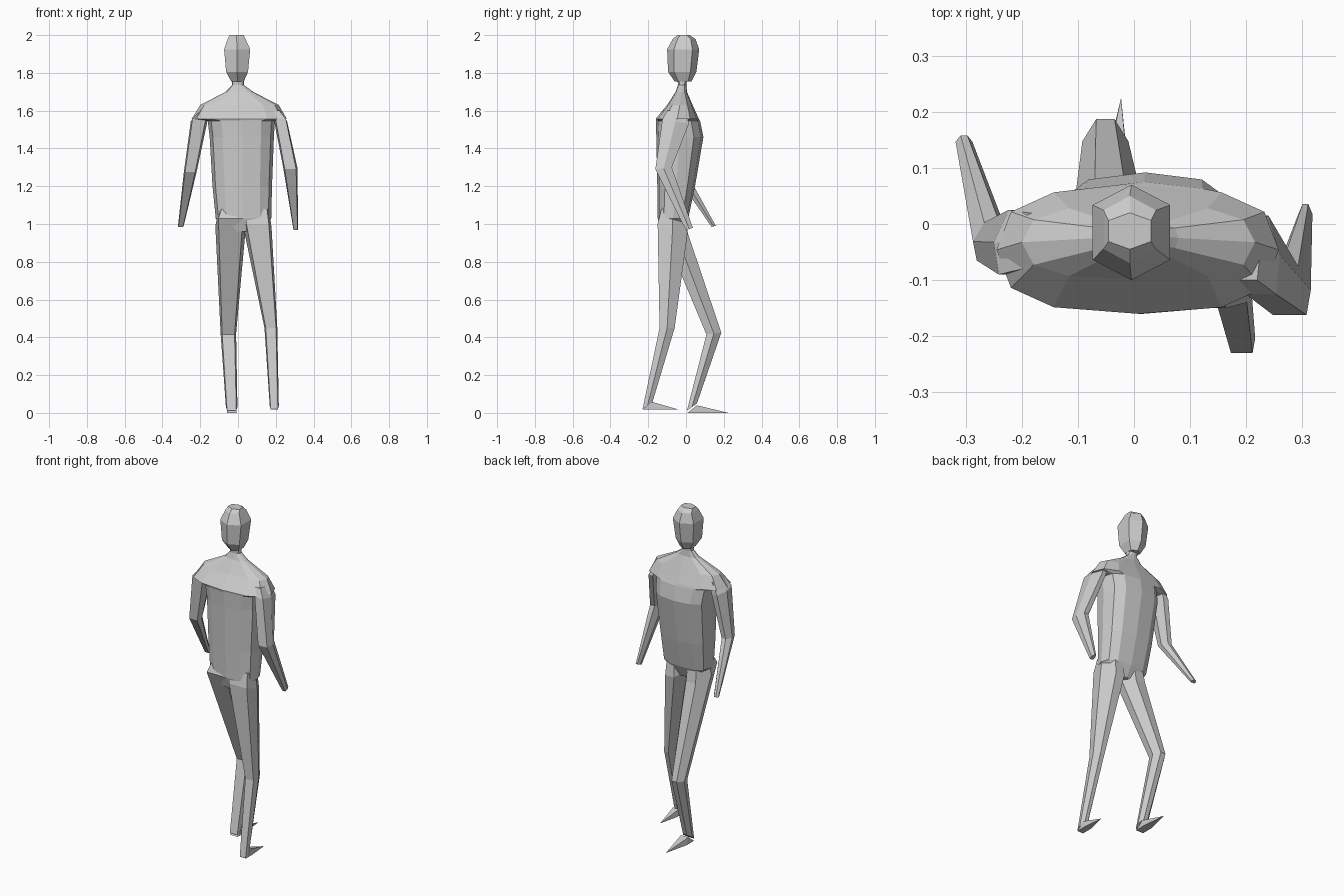
import bpy, bmesh
from math import sin, cos, pi, copysign

cube = bpy.data.objects.get("Cube")
if cube:
    bpy.data.objects.remove(cube)

grey = bpy.data.materials.new("plain grey")
grey.use_nodes = True
colour = (0.6, 0.6, 0.6, 1)
grey.diffuse_color = colour
grey.node_tree.nodes["Principled BSDF"].inputs["Base Color"].default_value = colour


def finish(name, bm):
    bmesh.ops.recalc_face_normals(bm, faces=bm.faces)
    mesh = bpy.data.meshes.new(name)
    bm.to_mesh(mesh)
    bm.free()
    mesh.materials.append(grey)
    obj = bpy.data.objects.new(name, mesh)
    bpy.context.collection.objects.link(obj)
    return obj


def loft(name, rings):
    """Skin a stack of equal-sized point rings and cap both ends."""
    bm = bmesh.new()
    rows = [[bm.verts.new(p) for p in ring] for ring in rings]
    count = len(rows[0])
    for low, high in zip(rows, rows[1:]):
        for i in range(count):
            j = (i + 1) % count
            bm.faces.new((low[i], low[j], high[j], high[i]))
    bm.faces.new(rows[0])
    bm.faces.new(rows[-1])
    return finish(name, bm)


def rounded(x0, x1, y0, y1, z, sides, power):
    """Faceted oval ring filling the given span, with a corner at front and back."""
    points = []
    for i in range(sides):
        a = pi / 2 + 2 * pi * i / sides
        u, v = [copysign(abs(t) ** power, t) if abs(t) > 1e-6 else 0 for t in (cos(a), sin(a))]
        points.append(((x0 + x1 + (x1 - x0) * u) / 2, (y0 + y1 + (y1 - y0) * v) / 2, z))
    return points


# Six-sided limb section: broad at the -y edge, narrower at the +y edge
SECTION = [(.1, 0), (.9, 0), (1, .5), (.7, 1), (.3, 1), (0, .5)]


def limb(name, stations):
    """Each station is x span, y span, then height at the -y and +y edges."""
    return loft(name, [[(x0 + (x1 - x0) * u, y0 + (y1 - y0) * v, z0 + (z1 - z0) * v)
                        for u, v in SECTION] for x0, x1, y0, y1, z0, z1 in stations])


def foot(name, x0, x1, heel, toe_x, toe_y, floor):
    """Pointed wedge from the heel to the toe."""
    bm = bmesh.new()
    corners = [(x, heel + dy, floor + dz) for x in (x0, x1) for dy, dz in ((0, 0), (.05, .04), (.07, 0))]
    for p in corners + [(toe_x, toe_y, floor)]:
        bm.verts.new(p)
    bmesh.ops.convex_hull(bm, input=bm.verts)
    return finish(name, bm)


# Torso with the broad shoulder cape and neck
loft("torso", [rounded(*span, 12, .75) for span in (
    (-.04, .11, -.13, -.02, .96),
    (-.118, .176, -.15, .012, 1.03),
    (-.135, .18, -.152, .048, 1.2),
    (-.15, .19, -.157, .092, 1.46),
    (-.16, .195, -.16, .075, 1.545),
    (-.245, .258, -.16, .068, 1.557),
    (-.2, .216, -.1, .035, 1.63),
    (-.065, .08, -.055, .005, 1.7),
    (-.032, .032, -.043, .002, 1.735),
    (-.03, .03, -.045, .005, 1.78))])

# Faceted head
loft("head", [rounded(*span, 6, .8) for span in (
    (-.04, .035, -.06, .03, 1.755),
    (-.07, .06, -.095, .055, 1.805),
    (-.082, .073, -.1, .07, 1.925),
    (-.06, .045, -.07, .05, 1.98),
    (-.05, .035, -.045, .02, 2.0))])

# Arms: shoulder, armpit, elbow, hand
limb("left_arm", [
    (.17, .225, -.1, 0, 1.6, 1.6),
    (.192, .26, -.125, .015, 1.555, 1.53),
    (.24, .315, -.162, -.075, 1.29, 1.3),
    (.293, .318, 0, .036, .967, .98)])
limb("right_arm", [
    (-.205, -.15, -.08, .02, 1.6, 1.6),
    (-.25, -.162, -.09, .025, 1.555, 1.53),
    (-.287, -.22, -.065, .003, 1.275, 1.27),
    (-.318, -.288, .135, .158, .985, .99)])

# Legs: hip, upper thigh, knee, ankle
limb("left_leg", [
    (.05, .165, -.13, -.01, 1.08, 1.08),
    (.03, .178, -.15, .008, 1.0, .95),
    (.14, .208, -.14, -.06, .45, .45),
    (.168, .216, -.23, -.178, .02, .055)])
limb("right_leg", [
    (-.1, .03, -.13, -.01, 1.08, 1.08),
    (-.12, .042, -.15, .01, 1.03, .95),
    (-.092, -.01, .108, .187, .415, .425),
    (-.064, -.003, .005, .058, .012, .05)])

# Feet pointing forward
foot("left_foot", .172, .212, -.228, .2, -.04, .018)
foot("right_foot", -.058, -.008, .008, -.023, .225, 0)
